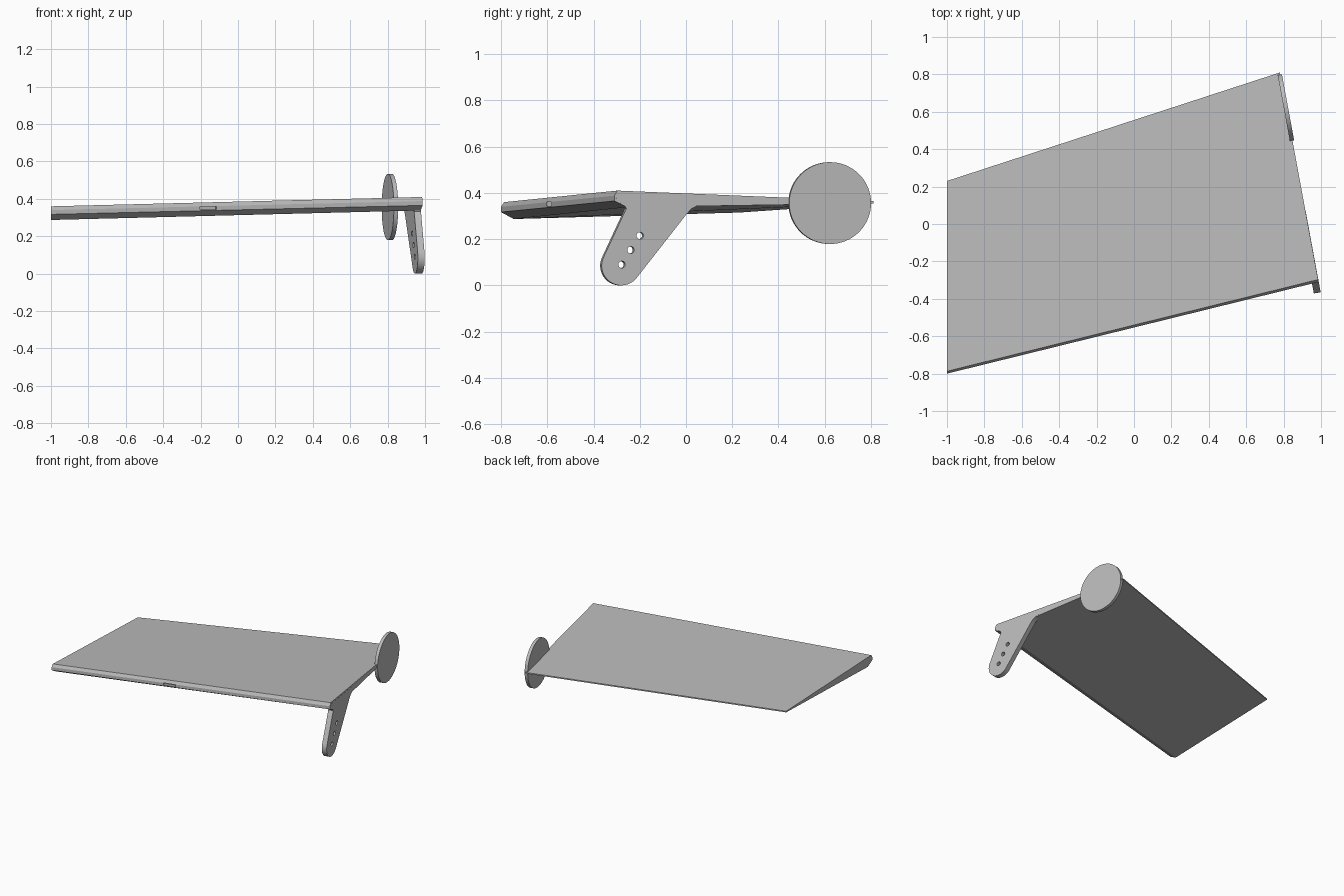
import bpy
import bmesh
from math import sin, cos, pi, radians
from mathutils import Vector, Matrix

if "Cube" in bpy.data.objects:
    bpy.data.objects.remove(bpy.data.objects["Cube"], do_unlink=True)

grey = bpy.data.materials.new("light_grey")
grey.use_nodes = True
colour = (0.5, 0.5, 0.5, 1)
grey.diffuse_color = colour
grey.node_tree.nodes["Principled BSDF"].inputs["Base Color"].default_value = colour

# Frame of the slanted outer end: u runs backwards, w points outwards
U = Vector((-0.205, 1.11, 0)).normalized()
W = Vector((U.y, -U.x, 0))
CORNER = Vector((0.985, -0.30, 0))


def on_end(y, z, out=0):
    """Point on the slanted end plane at depth y and height z."""
    return CORNER + U * ((y - CORNER.y) / U.y) + Vector((0, 0, z)) + W * out


def loft(name, ring_a, ring_b):
    """Solid between two matching outlines."""
    bm = bmesh.new()
    a = [bm.verts.new(p) for p in ring_a]
    b = [bm.verts.new(p) for p in ring_b]
    bm.faces.new(a)
    bm.faces.new(b[::-1])
    n = len(a)
    for i in range(n):
        bm.faces.new((a[i], b[i], b[(i + 1) % n], a[(i + 1) % n]))
    bmesh.ops.recalc_face_normals(bm, faces=bm.faces)
    mesh = bpy.data.meshes.new(name)
    bm.to_mesh(mesh)
    bm.free()
    obj = bpy.data.objects.new(name, mesh)
    bpy.context.collection.objects.link(obj)
    mesh.materials.append(grey)
    return obj


def plate(name, outline, inner, outer):
    return loft(name, [on_end(y, z, inner) for y, z in outline],
                [on_end(y, z, outer) for y, z in outline])


def arc(cy, cz, r, start, end, n):
    return [(cy + r * cos(radians(start + (end - start) * i / n)),
             cz + r * sin(radians(start + (end - start) * i / n)))
            for i in range(n + 1)]


def circle(cy, cz, r, n):
    return arc(cy, cz, r, 0, 360, n)[:-1]


def cut(target, cutter):
    cutter.hide_render = True
    mod = target.modifiers.new("cut", 'BOOLEAN')
    mod.operation = 'DIFFERENCE'
    mod.solver = 'EXACT'
    mod.object = cutter
    bpy.context.view_layer.objects.active = target
    bpy.ops.object.modifier_apply(modifier=mod.name)
    bpy.data.objects.remove(cutter, do_unlink=True)


def smooth(obj):
    bpy.ops.object.select_all(action='DESELECT')
    obj.select_set(True)
    bpy.context.view_layer.objects.active = obj
    bpy.ops.object.shade_smooth_by_angle(angle=radians(30))


# Wedge-shaped flap panel with a bevelled nose and thin trailing edge
inner_section = [(-0.787, 0.36), (-0.80, 0.34), (-0.80, 0.317), (-0.745, 0.287),
                 (0.23, 0.315), (0.23, 0.324)]
outer_section = [(-0.297, 0.41), (-0.31, 0.388), (-0.31, 0.365), (-0.255, 0.338),
                 (0.81, 0.355), (0.81, 0.364)]
panel = loft("flap_panel", [Vector((-1, y, z)) for y, z in inner_section],
             [on_end(y, z) for y, z in outer_section])

# Shallow slot in the nose
bm = bmesh.new()
bmesh.ops.create_cube(bm, size=1, matrix=Matrix.LocRotScale(
    Vector((-0.16, -0.59, 0.352)), Matrix.Rotation(0.245, 3, 'Z'),
    Vector((0.09, 0.04, 0.016))))
slot_mesh = bpy.data.meshes.new("slot_cutter")
bm.to_mesh(slot_mesh)
bm.free()
slot = bpy.data.objects.new("slot_cutter", slot_mesh)
slot_mesh.materials.append(grey)
bpy.context.collection.objects.link(slot)
cut(panel, slot)

# Control horn hanging below the outer front corner
horn_outline = ([(-0.295, 0.40), (-0.305, 0.366), (-0.265, 0.345), (-0.258, 0.333)]
                + arc(-0.28, 0.085, 0.085, 156, 322, 20)
                + [(0.0, 0.305), (0.022, 0.33), (0.045, 0.343), (0.075, 0.348),
                   (0.075, 0.385)])
horn = plate("control_horn", horn_outline, -0.036, 0.001)
for y, z in ((-0.278, 0.09), (-0.239, 0.153), (-0.199, 0.215)):
    cut(horn, plate("hole_cutter", circle(y, z, 0.015, 20), -0.1, 0.1))
smooth(horn)

# Round end disc at the outer rear corner
disc = plate("end_disc", circle(0.622, 0.356, 0.177, 64), -0.014, 0.009)
smooth(disc)
